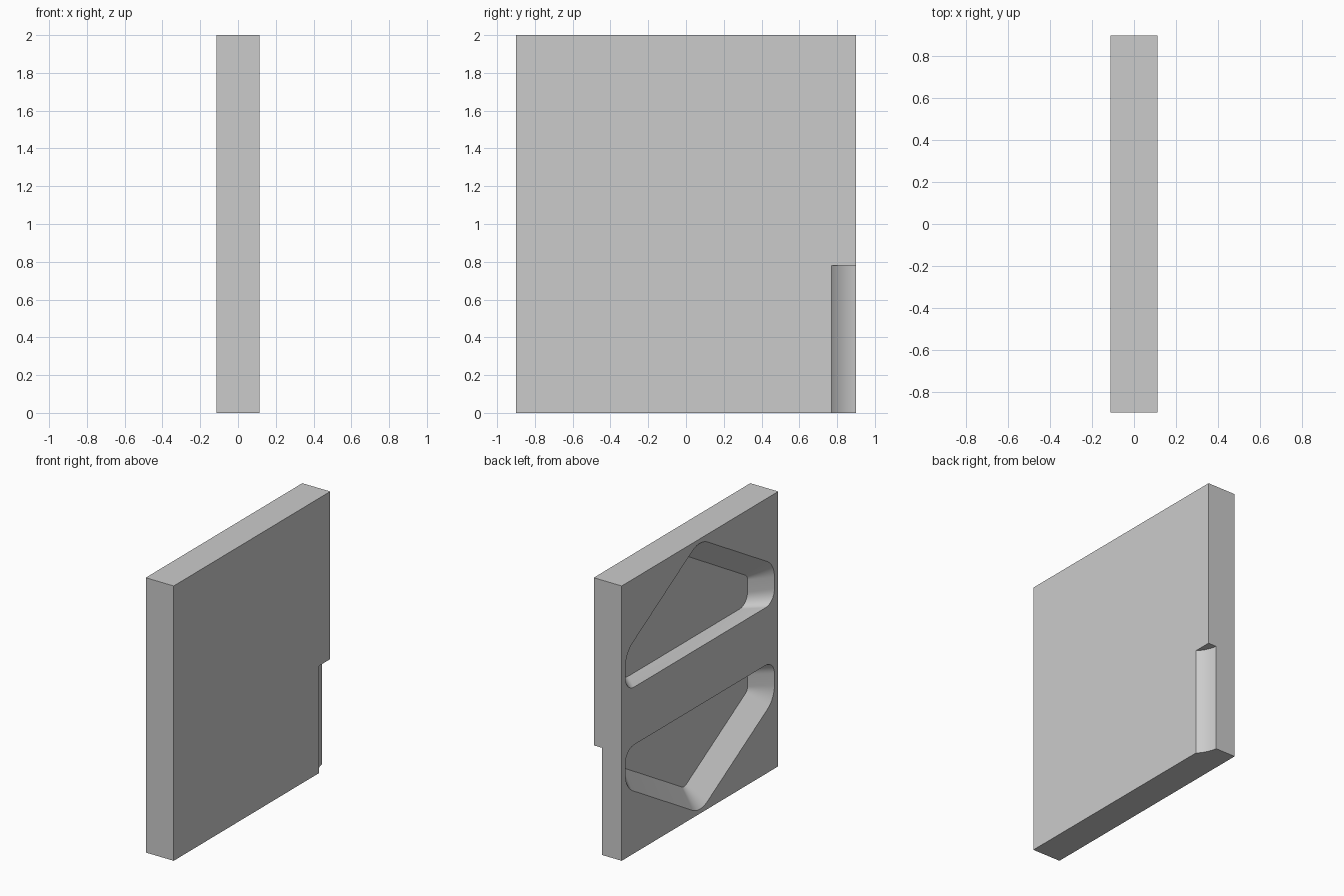
import bpy
import bmesh
from math import atan2, cos, sin, tan
from mathutils import Vector

cube = bpy.data.objects.get("Cube")
if cube:
    bpy.data.objects.remove(cube)

HALF_X, HALF_Y, HEIGHT = 0.1125, 0.9, 2.0

grey = bpy.data.materials.new("light grey")
grey.use_nodes = True
colour = (0.6, 0.6, 0.6, 1)
grey.diffuse_color = colour
grey.node_tree.nodes["Principled BSDF"].inputs["Base Color"].default_value = colour


def rounded(corners, radii, steps=10):
    """Outline of a convex polygon with every corner filleted."""
    out = []
    for i, (corner, r) in enumerate(zip(corners, radii)):
        p = Vector(corner)
        a = (Vector(corners[i - 1]) - p).normalized()
        b = (Vector(corners[(i + 1) % len(corners)]) - p).normalized()
        half = a.angle(b) / 2
        centre = p + (a + b).normalized() * (r / sin(half))
        start = p + a * (r / tan(half)) - centre
        end = p + b * (r / tan(half)) - centre
        a0 = atan2(start.y, start.x)
        sweep = (atan2(end.y, end.x) - a0 + 9.42477796) % 6.28318531 - 3.14159265
        for k in range(steps + 1):
            t = a0 + sweep * k / steps
            out.append((centre.x + r * cos(t), centre.y + r * sin(t)))
    return out


def loft(name, rings):
    """Closed solid through rings of 3D points."""
    bm = bmesh.new()
    loops = [[bm.verts.new(p) for p in ring] for ring in rings]
    n = len(loops[0])
    for lo, hi in zip(loops, loops[1:]):
        for i in range(n):
            j = (i + 1) % n
            bm.faces.new((lo[i], lo[j], hi[j], hi[i]))
    bm.faces.new(loops[0])
    bm.faces.new(loops[-1])
    bmesh.ops.recalc_face_normals(bm, faces=bm.faces[:])
    mesh = bpy.data.meshes.new(name)
    bm.to_mesh(mesh)
    bm.free()
    mesh.materials.append(grey)
    obj = bpy.data.objects.new(name, mesh)
    bpy.context.collection.objects.link(obj)
    return obj


def house(half_width, base, eave, peak):
    return [(-half_width, base), (half_width, base), (half_width, eave),
            (0, peak), (-half_width, eave)]


# Main slab
base = [(-HALF_X, -HALF_Y), (HALF_X, -HALF_Y), (HALF_X, HALF_Y), (-HALF_X, HALF_Y)]
panel = loft("panel", [[(x, y, z) for x, y in base] for z in (0, HEIGHT)])

# Two mirrored pockets with sloping sides and a straight inner wall
rim = rounded(house(0.857, 1.21, 1.49, 1.995), (0.1, 0.1, 0.17, 0.17, 0.17))
floor = rounded(house(0.729, 1.21, 1.417, 1.846), (0.09, 0.09, 0.05, 0.05, 0.05))
cutters = []
for name, flip in (("upper_pocket_cutter", False), ("lower_pocket_cutter", True)):
    layers = ((-0.2, rim), (-HALF_X - 0.0005, rim), (-HALF_X + 0.128, floor))
    cutters.append(loft(name, [[(x, y, HEIGHT - z if flip else z) for y, z in ring]
                               for x, ring in layers]))

# Hollow finger groove along the lower back edge
p0, p1, p2 = Vector((HALF_X, 0.77)), Vector((0.058, 0.825)), Vector((0.0475, HALF_Y))
curve = [p0 * (1 - t) ** 2 + p1 * 2 * t * (1 - t) + p2 * t * t
         for t in (k / 12 for k in range(13))]
first = p0 + (p0 - p1)
last = p2 + (p2 - p1)
profile = [first] + curve + [last, Vector((0.3, last.y))]
cutters.append(loft("groove_cutter", [[(p.x, p.y, z) for p in profile] for z in (-0.1, 0.78)]))

# Cut the pockets and groove
bpy.context.view_layer.objects.active = panel
for cutter in cutters:
    cutter.hide_render = True
    mod = panel.modifiers.new(cutter.name, "BOOLEAN")
    mod.operation = "DIFFERENCE"
    mod.solver = "EXACT"
    mod.object = cutter
    bpy.ops.object.modifier_apply(modifier=mod.name)
    bpy.data.objects.remove(cutter)

bpy.ops.object.select_all(action="DESELECT")
panel.select_set(True)
bpy.ops.object.shade_smooth_by_angle(angle=0.4)
